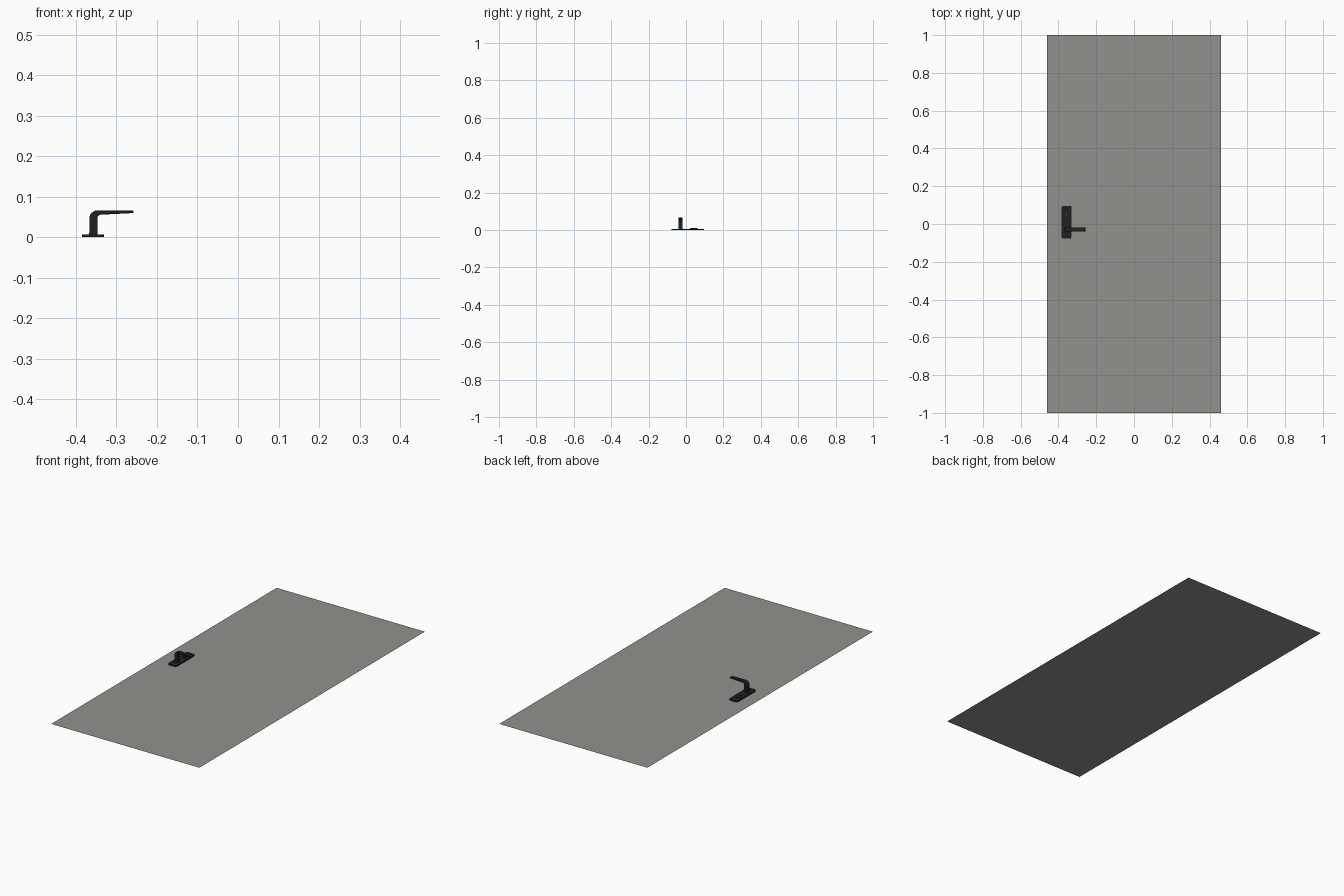
import bpy, bmesh, math

if "Cube" in bpy.data.objects:
    bpy.data.objects.remove(bpy.data.objects["Cube"])


def material(name, rgb):
    m = bpy.data.materials.new(name)
    m.diffuse_color = (*rgb, 1)
    m.use_nodes = True
    m.node_tree.nodes["Principled BSDF"].inputs["Base Color"].default_value = m.diffuse_color
    return m


grey = material("warm grey", (0.29, 0.285, 0.265))
black = material("soft black", (0.015, 0.015, 0.015))
steel = material("dull steel", (0.25, 0.25, 0.25))


def arc(cx, cy, r, a0, a1, n=5):
    """Points on an arc, angles in degrees."""
    return [(cx + r * math.cos(math.radians(a0 + (a1 - a0) * i / n)),
             cy + r * math.sin(math.radians(a0 + (a1 - a0) * i / n))) for i in range(n + 1)]


def rounded_rect(x0, x1, y0, y1, r):
    return (arc(x1 - r, y1 - r, r, 0, 90) + arc(x0 + r, y1 - r, r, 90, 180) +
            arc(x0 + r, y0 + r, r, 180, 270) + arc(x1 - r, y0 + r, r, 270, 360))


def prism(name, pts, lo, hi, mat, axis="z", bevel=0.0):
    """Extrude a 2D outline from lo to hi along z or y."""
    bm = bmesh.new()
    put = (lambda p: (p[0], p[1], lo)) if axis == "z" else (lambda p: (p[0], lo, p[1]))
    face = bm.faces.new([bm.verts.new(put(p)) for p in pts])
    if hi > lo:
        new = bmesh.ops.extrude_face_region(bm, geom=[face])["geom"]
        step = (0, 0, hi - lo) if axis == "z" else (0, hi - lo, 0)
        bmesh.ops.translate(bm, vec=step, verts=[v for v in new if isinstance(v, bmesh.types.BMVert)])
        bmesh.ops.recalc_face_normals(bm, faces=bm.faces)
    me = bpy.data.meshes.new(name)
    bm.to_mesh(me)
    bm.free()
    me.materials.append(mat)
    ob = bpy.data.objects.new(name, me)
    bpy.context.collection.objects.link(ob)
    if hi > lo:
        if bevel:
            b = ob.modifiers.new("soft edges", "BEVEL")
            b.width, b.segments, b.limit_method = bevel, 2, "ANGLE"
        bpy.context.view_layer.objects.active = ob
        ob.select_set(True)
        bpy.ops.object.shade_smooth_by_angle(angle=math.radians(35))
        ob.select_set(False)
    return ob


# Flat door sheet
prism("door_panel", [(-0.46, -1), (0.46, -1), (0.46, 1), (-0.46, 1)], 0, 0, grey)

# Backplate with rounded corners
prism("backplate", rounded_rect(-0.385, -0.331, -0.077, 0.096, 0.012), 0, 0.007, black, bevel=0.001)

# Lever: stem, bend and slightly tapered grip, seen from the front
lever = ([(-0.367, 0.005), (-0.347, 0.005)] +
         arc(-0.339, 0.0475, 0.008, 180, 90) + [(-0.258, 0.0595), (-0.258, 0.066)] +
         arc(-0.347, 0.046, 0.020, 90, 180, 8))
prism("lever", lever, -0.041, -0.018, black, "y", bevel=0.002)

# Lock cylinder: round core and lower tongue
prism("lock_core", arc(-0.358, 0.051, 0.0095, 0, 345, 23), 0.006, 0.0105, black)
prism("lock_tongue", rounded_rect(-0.363, -0.353, 0.021, 0.049, 0.0045), 0.006, 0.0105, black)
# Keyway
prism("keyway", rounded_rect(-0.3592, -0.3568, 0.046, 0.056, 0.001), 0.0100, 0.0107, steel)
